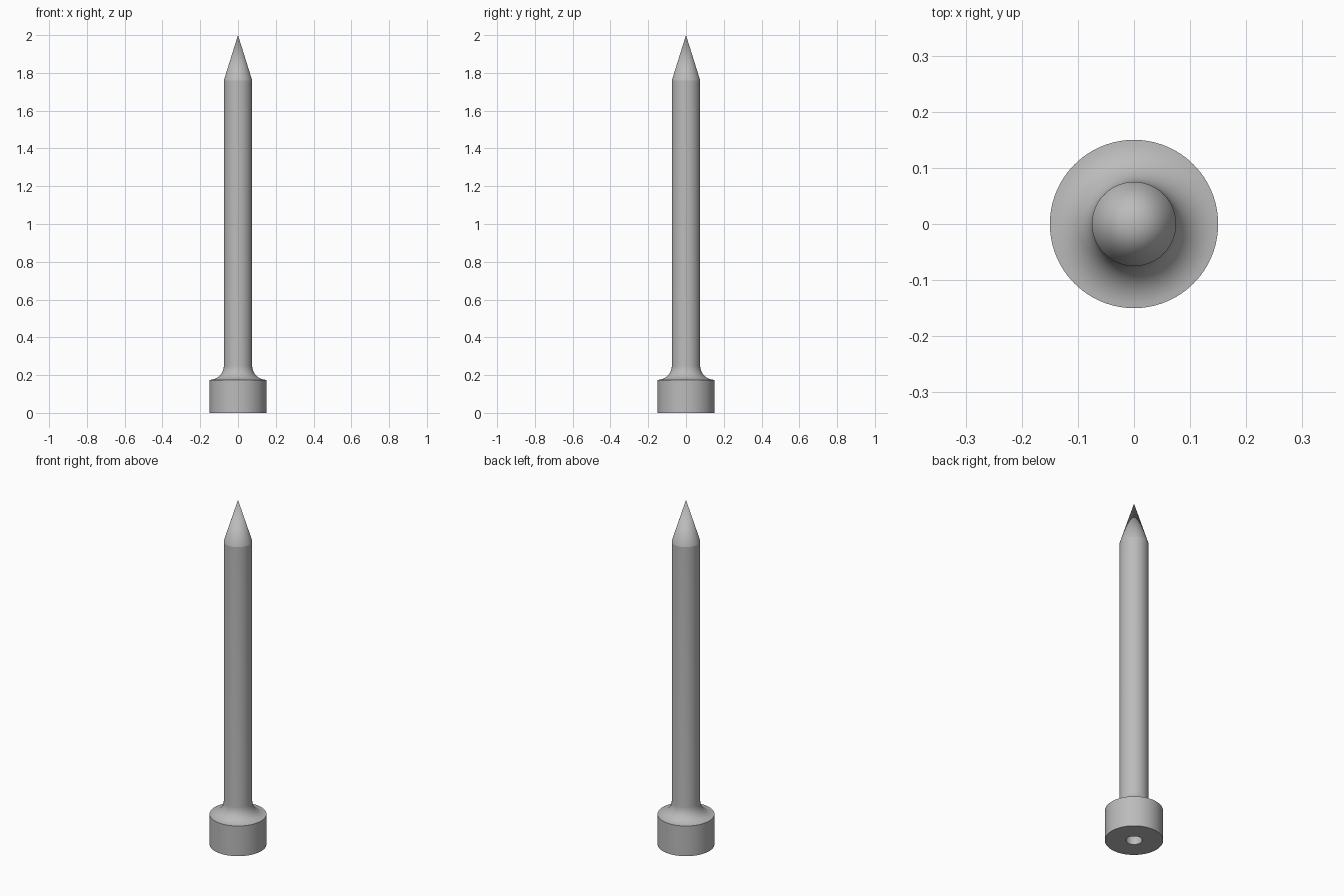
import bpy, bmesh, math
from mathutils import Vector, Matrix

cube = bpy.data.objects.get("Cube")
if cube:
    bpy.data.objects.remove(cube, do_unlink=True)

SEGMENTS = 96
HEAD_R, SHAFT_R, BORE_R = 0.15, 0.075, 0.042
HEAD_TOP, SHAFT_TOP, TIP, BORE_TOP = 0.175, 1.76, 2.0, 0.2

steel = bpy.data.materials.new("grey steel")
steel.use_nodes = True
grey = (0.5, 0.5, 0.5, 1)
steel.diffuse_color = grey
steel.node_tree.nodes["Principled BSDF"].inputs["Base Color"].default_value = grey

# Concave quarter-round blending the head into the shaft
fillet = HEAD_R - SHAFT_R
steps = 12
blend = []
for i in range(steps + 1):
    a = math.pi / 2 * i / steps
    blend.append((HEAD_R - fillet * math.sin(a),
                  HEAD_TOP + fillet * (1 - math.cos(a))))

# Half section: blind bore, head, blend, shaft and pointed tip
profile = [(0, BORE_TOP), (BORE_R, BORE_TOP), (BORE_R, 0), (HEAD_R, 0)]
profile += blend + [(SHAFT_R, SHAFT_TOP), (0, TIP)]

bm = bmesh.new()
verts = [bm.verts.new((r, 0, z)) for r, z in profile]
edges = [bm.edges.new(pair) for pair in zip(verts, verts[1:])]
bmesh.ops.spin(bm, geom=verts + edges, cent=(0, 0, 0), axis=(0, 0, 1),
               angle=math.tau, steps=SEGMENTS, use_duplicate=False)
bmesh.ops.remove_doubles(bm, verts=bm.verts, dist=1e-5)
bmesh.ops.recalc_face_normals(bm, faces=bm.faces)

mesh = bpy.data.meshes.new("pointed_pin")
bm.to_mesh(mesh)
bm.free()
mesh.materials.append(steel)
pin = bpy.data.objects.new("pointed_pin", mesh)
bpy.context.collection.objects.link(pin)

# Smooth the round walls, keep the rims sharp
bpy.ops.object.select_all(action='DESELECT')
pin.select_set(True)
bpy.context.view_layer.objects.active = pin
bpy.ops.object.shade_smooth_by_angle(angle=math.radians(12))
